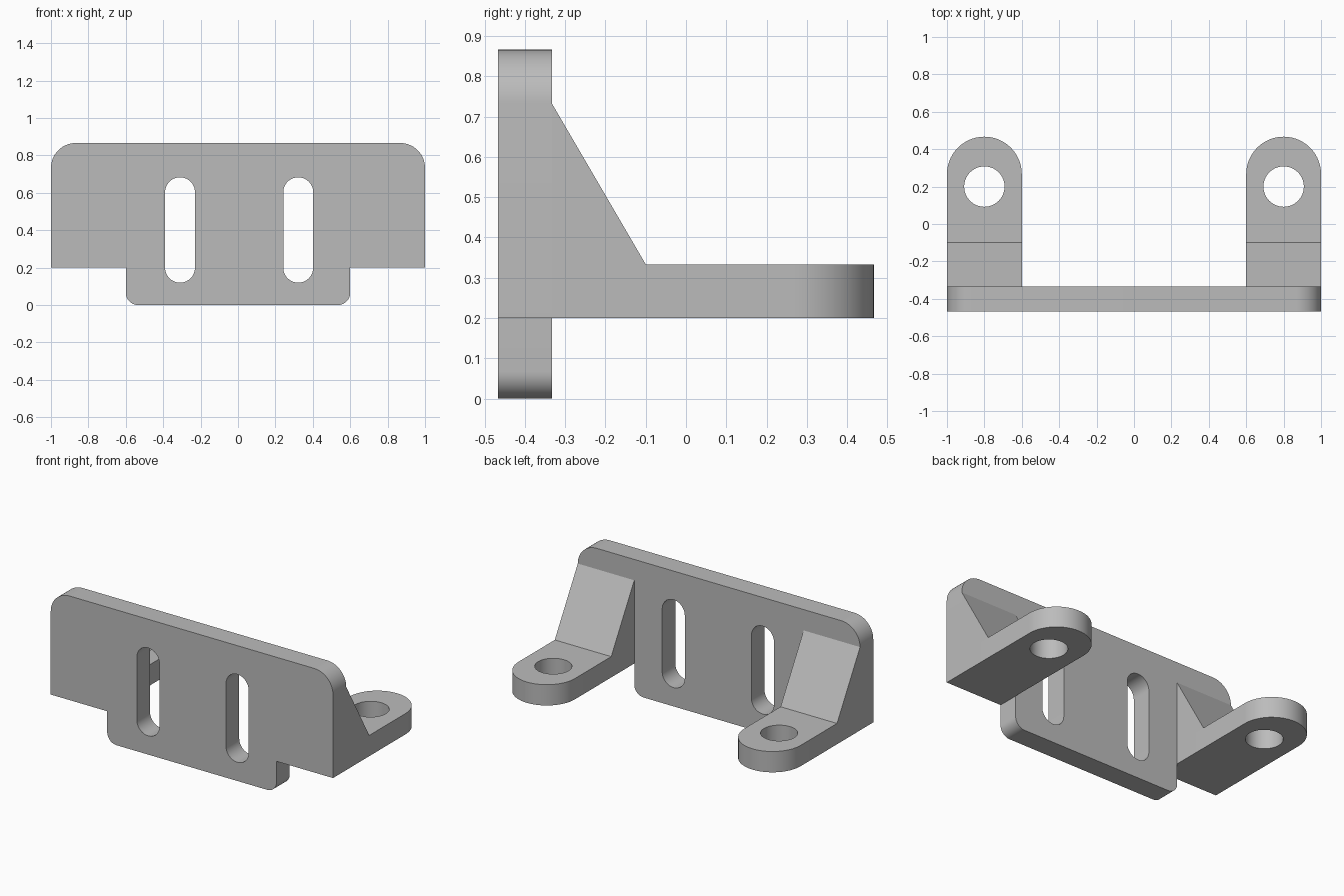
import bpy
import bmesh
from math import cos, sin, pi
from mathutils import Matrix, Vector

cube = bpy.data.objects.get("Cube")
if cube:
    bpy.data.objects.remove(cube, do_unlink=True)

grey = bpy.data.materials.new("plain grey")
grey.use_nodes = True
COLOUR = (0.5, 0.5, 0.5, 1)
grey.diffuse_color = COLOUR
grey.node_tree.nodes["Principled BSDF"].inputs["Base Color"].default_value = COLOUR

# Each plane maps profile (u, v) and depth w to model axes
PLANES = {
    "xy": Matrix(((1, 0, 0), (0, 1, 0), (0, 0, 1))),
    "xz": Matrix(((1, 0, 0), (0, 0, 1), (0, 1, 0))),
    "yz": Matrix(((0, 0, 1), (1, 0, 0), (0, 1, 0))),
}


def arc(u, v, r, start, end, steps=14):
    """Points on an arc, angles in quarter turns."""
    angles = [(start + (end - start) * i / steps) * pi / 2 for i in range(steps + 1)]
    return [(u + r * cos(a), v + r * sin(a)) for a in angles]


def circle(u, v, r):
    return arc(u, v, r, 0, 4, 56)[:-1]


def slot(u, low, high, r):
    return arc(u, high - r, r, 0, 2, 28) + arc(u, low + r, r, 2, 4, 28)


def extrude_profile(name, plane, loops, start, end):
    """Fill an outline with optional holes and extrude it into a solid."""
    bm = bmesh.new()
    axes = PLANES[plane]
    edges = []
    for loop in loops:
        verts = [bm.verts.new(axes @ Vector((u, v, start))) for u, v in loop]
        edges += [bm.edges.new((a, b)) for a, b in zip(verts, verts[1:] + verts[:1])]
    bmesh.ops.triangle_fill(bm, edges=edges, use_beauty=True)
    grown = bmesh.ops.extrude_face_region(bm, geom=bm.faces[:], use_keep_orig=True)
    moved = [g for g in grown["geom"] if isinstance(g, bmesh.types.BMVert)]
    bmesh.ops.translate(bm, verts=moved, vec=axes @ Vector((0, 0, end - start)))
    bmesh.ops.recalc_face_normals(bm, faces=bm.faces[:])
    mesh = bpy.data.meshes.new(name)
    bm.to_mesh(mesh)
    bm.free()
    mesh.materials.append(grey)
    obj = bpy.data.objects.new(name, mesh)
    bpy.context.collection.objects.link(obj)
    bpy.ops.object.select_all(action="DESELECT")
    obj.select_set(True)
    bpy.context.view_layer.objects.active = obj
    bpy.ops.object.shade_smooth_by_angle(angle=pi / 6)
    return obj


FRONT, BACK = -0.4667, -0.3333
TOP, BASE, LUG_TOP = 0.8667, 0.2, 0.3333
TOP_R, LOW_R = 0.1333, 0.0667

# Upright plate with a narrower lower tab and two vertical slots
right_half = (arc(0.6 - LOW_R, LOW_R, LOW_R, -1, 0)
              + [(0.6, BASE), (1, BASE)]
              + arc(1 - TOP_R, TOP - TOP_R, TOP_R, 0, 1))
outline = right_half + [(-u, v) for u, v in reversed(right_half)]
slots = [slot(u, 0.12, 0.683, 0.08) for u in (-0.31, 0.322)]
extrude_profile("upright_plate", "xz", [outline] + slots, FRONT, BACK)

# Mounting lugs with round ends, each braced by a sloping gusset
for side, x in (("left", 0.8), ("right", -0.8)):
    lug = [(x - 0.2, BACK), (x + 0.2, BACK)] + arc(x, 0.2667, 0.2, 0, 2, 28)
    extrude_profile(side + "_mounting_lug", "xy",
                    [lug, circle(x, 0.2, 0.108)], BASE, LUG_TOP)
    wedge = [(BACK, LUG_TOP), (-0.1, LUG_TOP), (BACK, 0.7333)]
    extrude_profile(side + "_gusset", "yz", [wedge], x - 0.2, x + 0.2)
